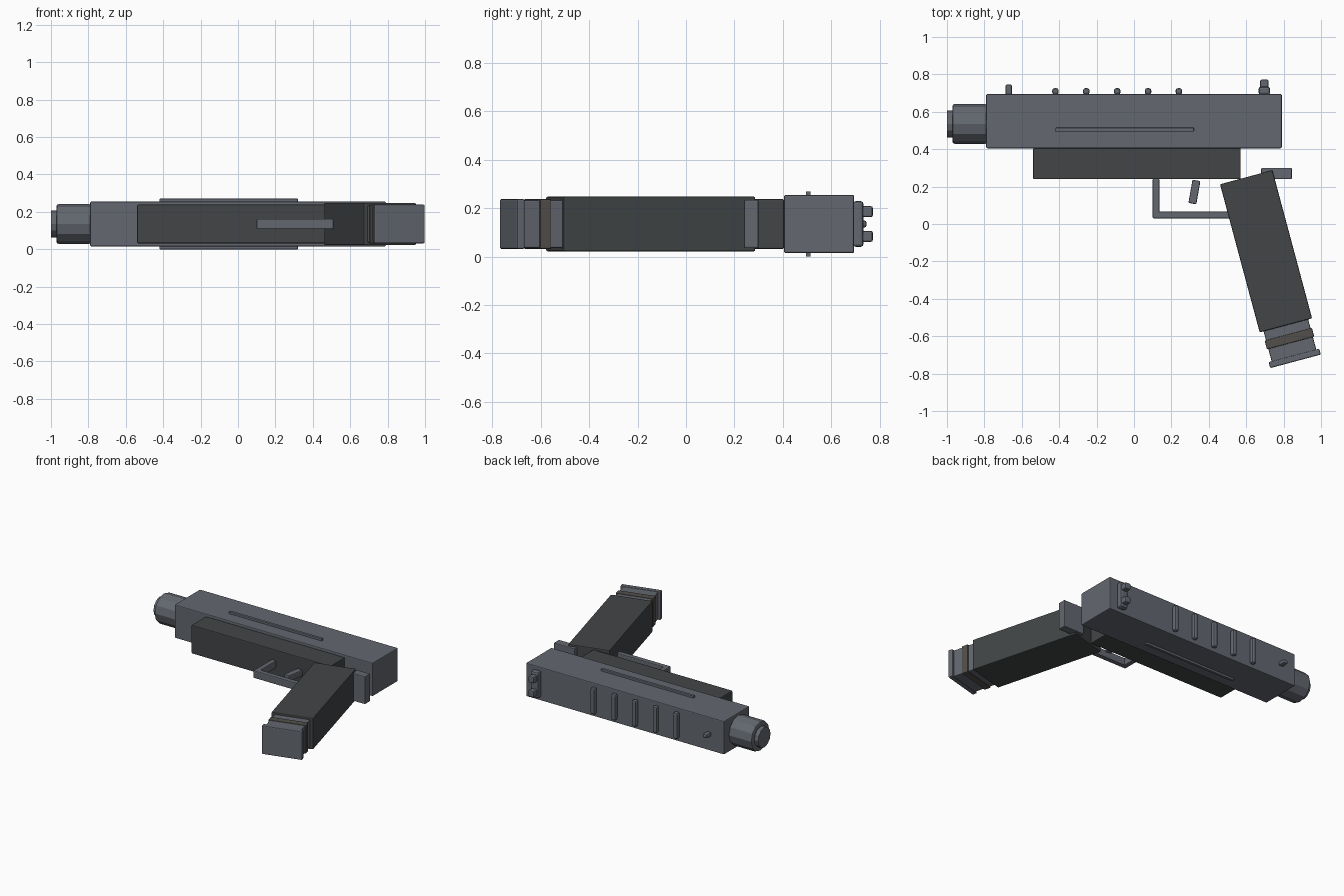
import bpy, math
from mathutils import Matrix, Vector

if "Cube" in bpy.data.objects:
    bpy.data.objects.remove(bpy.data.objects["Cube"])

ZC = 0.135                      # mid-plane of the body lying on its side


def material(name, rgb):
    m = bpy.data.materials.new(name)
    m.diffuse_color = (*rgb, 1)
    m.use_nodes = True
    m.node_tree.nodes["Principled BSDF"].inputs["Base Color"].default_value = m.diffuse_color
    return m


METAL = material("steel_grey", (0.125, 0.137, 0.16))
DARK = material("dark_polymer", (0.055, 0.06, 0.062))
BAND = material("warm_grey", (0.085, 0.078, 0.07))


def finish(ob, name, mat, bevel):
    ob.name = name
    ob.data.materials.append(mat)
    if bevel:
        b = ob.modifiers.new("bevel", 'BEVEL')
        b.width = bevel
        b.segments = 2
        b.limit_method = 'ANGLE'
        b.angle_limit = math.radians(40)
    return ob


def box(name, x, y, z, mat=METAL, bevel=0.006, turn=0.0):
    """Bevelled box from (min, max) ranges, optionally turned about z."""
    bpy.ops.mesh.primitive_cube_add(
        size=1, location=[(r[0] + r[1]) / 2 for r in (x, y, z)], rotation=(0, 0, turn))
    ob = bpy.context.object
    ob.data.transform(Matrix.Diagonal([r[1] - r[0] for r in (x, y, z)] + [1]))
    return finish(ob, name, mat, bevel)


def mid(width, centre=ZC):
    return (centre - width / 2, centre + width / 2)


def drum(name, x0, x1, radius, bevel):
    bpy.ops.mesh.primitive_cylinder_add(
        vertices=12, radius=radius, depth=x1 - x0,
        location=((x0 + x1) / 2, 0.535, ZC), rotation=(0, math.pi / 2, 0))
    return finish(bpy.context.object, name, METAL, bevel)


# Upper receiver, side rails and lower frame
box("receiver", (-0.79, 0.79), (0.405, 0.695), mid(0.24))
box("side_rails", (-0.42, 0.32), (0.495, 0.515), (0, 0.27), bevel=0.003)
box("lower_frame", (-0.54, 0.57), (0.24, 0.405), mid(0.206), DARK)

# Barrel nut and muzzle
drum("barrel_nut", -0.97, -0.785, 0.106, 0.01)
drum("muzzle", -1.0, -0.96, 0.072, 0.003)

# Top ribs
for i in range(5):
    box(f"top_rib_{i + 1}", mid(0.035, -0.42 + 0.165 * i), (0.692, 0.726), mid(0.19), bevel=0.012)

# Front and rear sights
box("front_sight", mid(0.036, -0.67), (0.69, 0.746), mid(0.03), bevel=0.01)
box("rear_sight_base", mid(0.062, 0.697), (0.69, 0.734), mid(0.19), bevel=0.013)
for side in (-1, 1):
    box("rear_sight_post", mid(0.044, 0.697), (0.72, 0.772), mid(0.046, ZC + side * 0.051), bevel=0.008)

# Trigger guard and trigger
box("guard_front", (0.10, 0.136), (0.03, 0.242), mid(0.055))
box("guard_bottom", (0.10, 0.53), (0.03, 0.066), mid(0.055))
box("trigger", mid(0.043, 0.323), mid(0.126, 0.171), mid(0.045), turn=math.radians(-10))

# Raked grip with the magazine protruding from its foot
RAKE = math.radians(15)
GRIP = Vector((0.706, -0.146))
DOWN = Vector((math.sin(RAKE), -math.cos(RAKE)))
for name, a, b, width, depth, mat in (
        ("grip", -0.41, 0.41, 0.29, 0.226, DARK),
        ("magazine", 0.39, 0.585, 0.247, 0.198, METAL),
        ("magazine_band", 0.459, 0.508, 0.262, 0.208, BAND),
        ("magazine_base", 0.576, 0.609, 0.28, 0.206, METAL)):
    c = GRIP + DOWN * (a + b) / 2
    box(name, mid(width, c.x), mid(b - a, c.y), mid(depth), mat, 0.006, RAKE)

# Rear spur behind the grip
box("rear_spur", (0.68, 0.845), (0.24, 0.30), mid(0.2))
